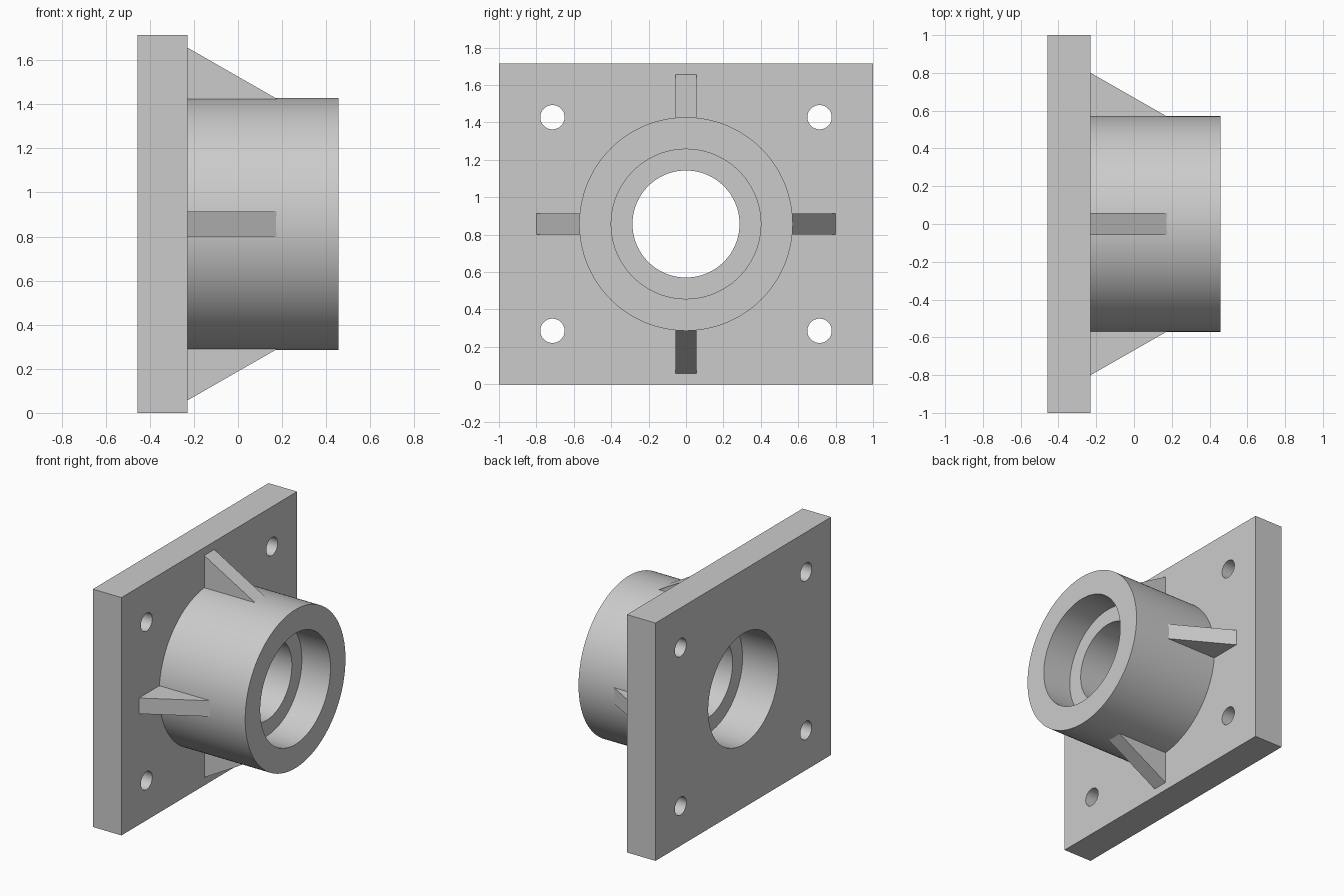
import bpy, bmesh, math
from mathutils import Matrix, Vector

if "Cube" in bpy.data.objects:
    bpy.data.objects.remove(bpy.data.objects["Cube"])

CZ = 0.857              # height of the bore axis
X0, X1, X2 = -0.457, -0.229, 0.457   # plate back, plate front, hub end
R_HUB, R_BORE, R_SEAT = 0.571, 0.286, 0.40

grey = bpy.data.materials.new("light grey")
grey.diffuse_color = (0.6, 0.6, 0.6, 1)
grey.use_nodes = True
grey.node_tree.nodes["Principled BSDF"].inputs["Base Color"].default_value = grey.diffuse_color


def make(name, bm, smooth=False):
    bmesh.ops.recalc_face_normals(bm, faces=bm.faces)
    me = bpy.data.meshes.new(name)
    bm.to_mesh(me)
    bm.free()
    ob = bpy.data.objects.new(name, me)
    bpy.context.collection.objects.link(ob)
    me.materials.append(grey)
    if smooth:
        bpy.ops.object.select_all(action='DESELECT')
        ob.select_set(True)
        bpy.context.view_layer.objects.active = ob
        bpy.ops.object.shade_smooth_by_angle(angle=math.radians(30))
    return ob


# Square-edged plate with the bearing seat and four bolt holes cut through
bm = bmesh.new()
bmesh.ops.create_cube(bm, size=1, matrix=Matrix.Translation(((X0 + X1) / 2, 0, CZ))
                      @ Matrix.Diagonal((X1 - X0, 2, 2 * CZ, 1)))
plate = make("mounting_plate", bm)

bm = bmesh.new()
holes = [(0, CZ, R_SEAT, 128)]
holes += [(sy * 0.714, CZ + sz * 0.571, 0.065, 48) for sy in (-1, 1) for sz in (-1, 1)]
for y, z, r, n in holes:
    bmesh.ops.create_cone(bm, cap_ends=True, segments=n, radius1=r, radius2=r, depth=0.6,
                          matrix=Matrix.Translation((X0 + 0.1, y, z))
                          @ Matrix.Rotation(math.pi / 2, 4, 'Y'))
cutter = make("hole_cutter", bm)
cutter.hide_render = True
cut = plate.modifiers.new("holes", 'BOOLEAN')
cut.operation = 'DIFFERENCE'
cut.solver = 'EXACT'
cut.object = cutter
bpy.context.view_layer.objects.active = plate
bpy.ops.object.modifier_apply(modifier=cut.name)
bpy.data.objects.remove(cutter)
plate.select_set(True)
bpy.ops.object.shade_smooth_by_angle(angle=math.radians(30))

# Hub turned around the bore axis, with a seat at each end and a shoulder between
profile = [(X1, R_HUB), (X2, R_HUB), (X2, R_SEAT), (0.229, R_SEAT),
           (0.229, R_BORE), (-0.171, R_BORE), (-0.171, R_SEAT), (X1, R_SEAT)]
bm = bmesh.new()
verts = [bm.verts.new((x, 0, CZ + r)) for x, r in profile]
edges = [bm.edges.new((verts[i], verts[(i + 1) % len(verts)])) for i in range(len(verts))]
bmesh.ops.spin(bm, geom=verts + edges, cent=(0, 0, CZ), axis=(1, 0, 0),
               angle=2 * math.pi, steps=128, use_merge=True)
bmesh.ops.remove_doubles(bm, verts=bm.verts, dist=1e-5)
make("hub", bm, smooth=True)

# Four triangular ribs bracing the hub, sunk slightly into its wall
for i, side in enumerate(("top", "left", "bottom", "right")):
    bm = bmesh.new()
    tri = [bm.verts.new((x, -0.057, r)) for x, r in ((X1, 0.55), (X1, 0.80), (0.208, 0.55))]
    face = bm.faces.new(tri)
    ext = bmesh.ops.extrude_face_region(bm, geom=[face])["geom"]
    bmesh.ops.translate(bm, vec=Vector((0, 0.114, 0)),
                        verts=[v for v in ext if isinstance(v, bmesh.types.BMVert)])
    bmesh.ops.transform(bm, verts=bm.verts, matrix=Matrix.Translation((0, 0, CZ))
                        @ Matrix.Rotation(i * math.pi / 2, 4, 'X'))
    make(side + "_rib", bm)
